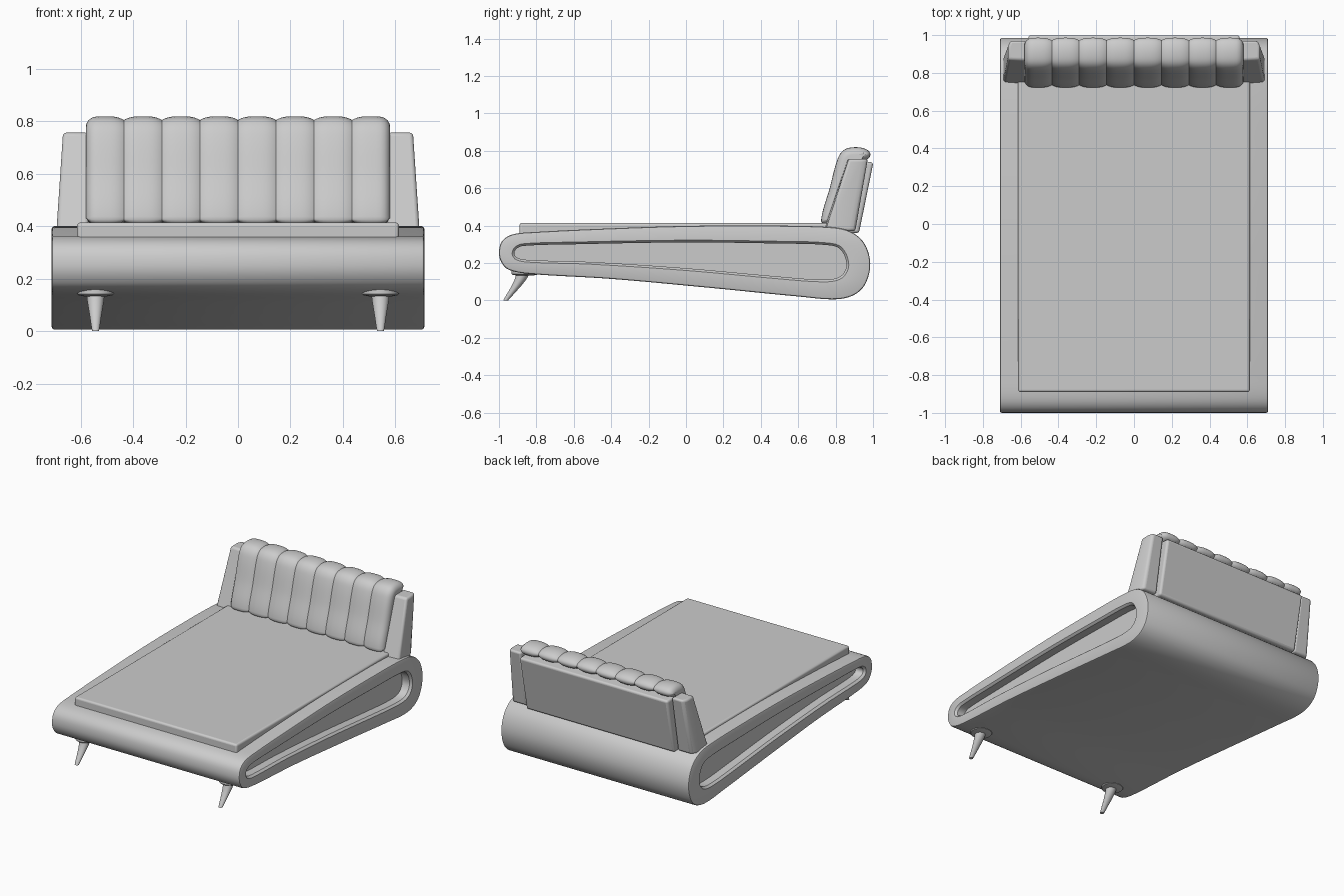
import bpy, bmesh, math
from mathutils import Vector
from mathutils.geometry import interpolate_bezier

if "Cube" in bpy.data.objects:
    bpy.data.objects.remove(bpy.data.objects["Cube"])


def smooth_loop(pts, count):
    """Smooth closed curve through (y, z) points, resampled evenly."""
    p = [Vector(q) for q in pts]
    n = len(p)
    tan = [(p[(i + 1) % n] - p[i - 1]).normalized() for i in range(n)]
    dense = []
    for i in range(n):
        j = (i + 1) % n
        h = (p[j] - p[i]).length / 3
        dense += interpolate_bezier(p[i], p[i] + tan[i] * h, p[j] - tan[j] * h, p[j], 25)[:-1]
    dense.append(dense[0])
    lens = [0]
    for a, b in zip(dense, dense[1:]):
        lens.append(lens[-1] + (b - a).length)
    out, k = [], 0
    for i in range(count):
        s = lens[-1] * i / count
        while lens[k + 1] < s:
            k += 1
        out.append(dense[k].lerp(dense[k + 1], (s - lens[k]) / max(lens[k + 1] - lens[k], 1e-9)))
    return out


def offset(loop, d):
    """Move a clockwise loop outward by d."""
    n = len(loop)
    res = []
    for i in range(n):
        t = (loop[(i + 1) % n] - loop[i - 1]).normalized()
        res.append(loop[i] + Vector((-t.y, t.x)) * d)
    return res


def finish(name, bm, bevel=0, angle=35):
    bmesh.ops.recalc_face_normals(bm, faces=bm.faces)
    me = bpy.data.meshes.new(name)
    bm.to_mesh(me)
    bm.free()
    ob = bpy.data.objects.new(name, me)
    bpy.context.collection.objects.link(ob)
    bpy.ops.object.select_all(action='DESELECT')
    ob.select_set(True)
    bpy.context.view_layer.objects.active = ob
    if bevel:
        m = ob.modifiers.new("bevel", 'BEVEL')
        m.width, m.segments = bevel, 4
    bpy.ops.object.shade_smooth_by_angle(angle=math.radians(angle))
    return ob


def loft(name, rings, bevel=0, angle=35):
    """Skin a list of equal-length 3D rings and cap both ends."""
    bm = bmesh.new()
    rows = [[bm.verts.new(c) for c in r] for r in rings]
    n = len(rows[0])
    for a, b in zip(rows, rows[1:]):
        for i in range(n):
            j = (i + 1) % n
            bm.faces.new((a[i], a[j], b[j], b[i]))
    bm.faces.new(rows[0])
    bm.faces.new(rows[-1][::-1])
    return finish(name, bm, bevel, angle)


def at_x(x, loop):
    return [(x, q[0], q[1]) for q in loop]


# Wedge-shaped bed frame with a recessed opening on each side
outer = smooth_loop([(-1, .25), (-.985, .315), (-.93, .352), (-.8, .366), (-.4, .385), (0, .398),
                     (.4, .4), (.75, .393), (.87, .372), (.95, .31), (.985, .2), (.96, .09),
                     (.9, .03), (.8, .006), (.6, .021), (.1, .07), (-.4, .115), (-.85, .143),
                     (-.95, .165), (-.985, .2)], 240)
inner = smooth_loop([(-.93, .25), (-.915, .285), (-.87, .303), (-.6, .312), (0, .322), (.5, .316),
                     (.75, .308), (.83, .285), (.87, .2), (.85, .135), (.8, .105), (.7, .1),
                     (.5, .115), (0, .16), (-.5, .193), (-.85, .205), (-.912, .22)], 240)
half = [(.64, offset(inner, -.012)), (.695, offset(inner, -.012)), (.706, offset(inner, -.004)),
        (.71, inner), (.71, offset(outer, -.01)), (.707, offset(outer, -.003)), (.7, outer)]
loft("bed_frame", [at_x(-x, l) for x, l in half] + [at_x(x, l) for x, l in reversed(half)])

# Mattress
loft("mattress", [at_x(x, [(-.89, .32), (-.89, .414), (.85, .414), (.85, .32)]) for x in (-.613, .613)],
     .013)

# Channel-tufted headboard cushion: eight bulging channels with rounded ends
prof = smooth_loop([(.722, .425), (.768, .6), (.812, .76), (.845, .805), (.9, .819), (.96, .81),
                    (.986, .785), (.975, .758), (.93, .735), (.9, .6), (.86, .42), (.75, .405)], 90)
channels, steps, W = 8, 12, .58
rings = []
for c in range(channels):
    for s in range(steps + (c == channels - 1)):
        t = -math.cos(math.pi * s / steps)
        x = W * (2 * (c + (t + 1) / 2) / channels - 1)
        inset = .014 * abs(t) ** 3
        u = max(0, (abs(x) - (W - .03)) / .03)
        inset += .025 * (1 - math.sqrt(max(0, 1 - u * u)))
        rings.append(at_x(x, offset(prof, -inset)))
loft("headboard_cushion", rings, angle=50)

# Flat back panel of the headboard
loft("headboard_back", [at_x(x, [(.8, .36), (.925, .36), (1.002, .738), (.88, .75)]) for x in (-.56, .56)],
     .015)

# Tapered side wings of the headboard
for side, sx in (("left", -1), ("right", 1)):
    low = [(.57, .735), (.693, .745), (.693, .87), (.675, .905), (.57, .905)]
    top = [(.57, .865), (.667, .87), (.667, .94), (.655, .972), (.57, .972)]
    loft(side + "_headboard_wing", [[(sx * x, y, .37) for x, y in low],
                                    [(sx * x, y, .757) for x, y in top]], .014)

# Curved, tapering front legs with a mounting disc
path = [(-.964, 0, .013), (-.948, .022, .017), (-.927, .05, .021), (-.905, .08, .026),
        (-.886, .11, .031), (-.868, .15, .036), (-.862, .18, .037)]
for side, sx in (("left", -1), ("right", 1)):
    circ = [(math.cos(a * math.tau / 32), math.sin(a * math.tau / 32)) for a in range(32)]
    loft(side + "_front_leg", [[(sx * .543 + r * cx, y + r * cy, z) for cx, cy in circ]
                               for y, z, r in path])
    loft(side + "_leg_disc", [[(sx * .543 + r * cx, -.862 + r * cy, z) for cx, cy in circ]
                              for r, z in ((.045, .133), (.066, .137), (.07, .142), (.07, .16))])
